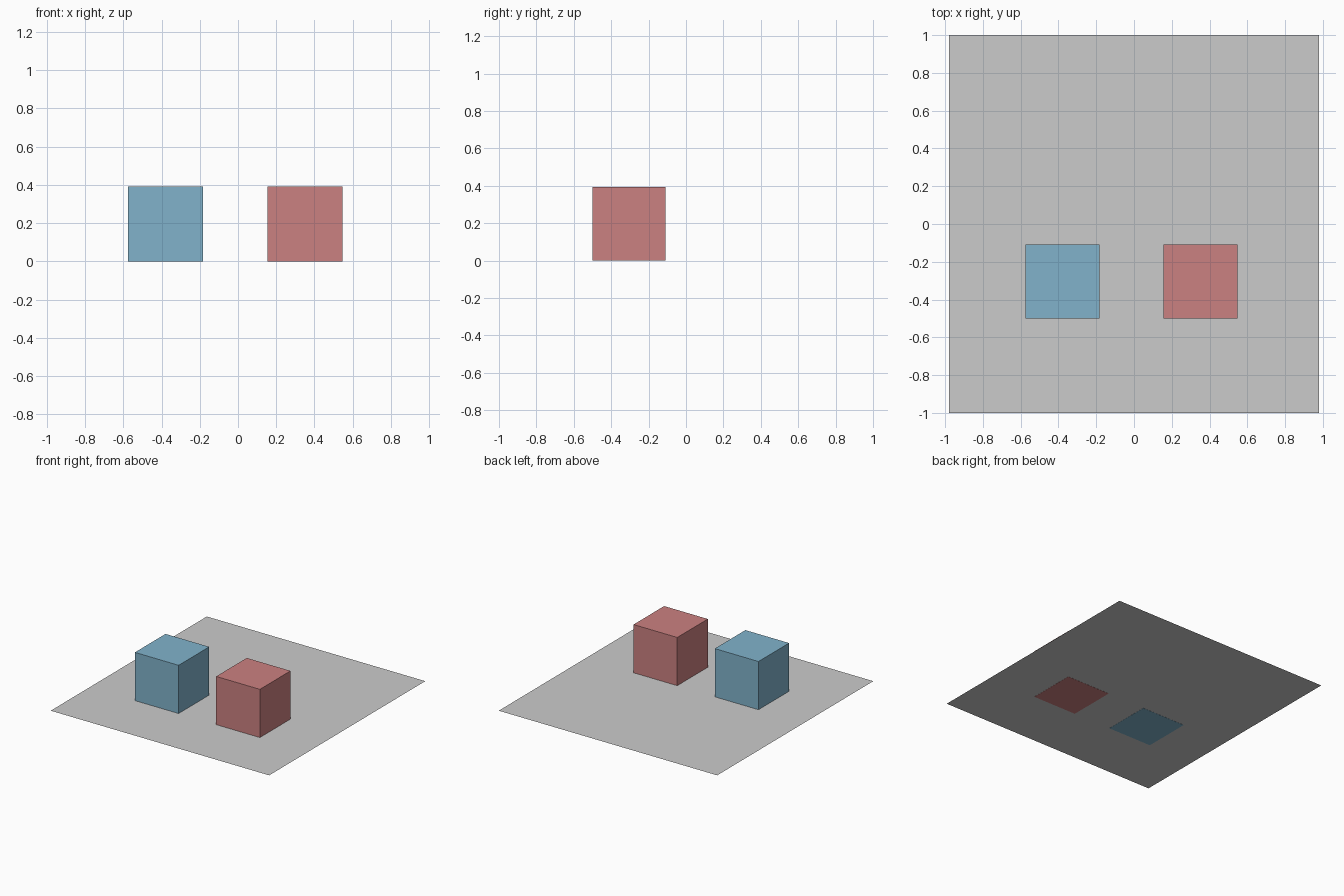
import bpy

if "Cube" in bpy.data.objects:
    bpy.data.objects.remove(bpy.data.objects["Cube"])

SIZE = 0.392


def material(name, color):
    mat = bpy.data.materials.new(name)
    mat.diffuse_color = color
    mat.use_nodes = True
    mat.node_tree.nodes["Principled BSDF"].inputs["Base Color"].default_value = mat.diffuse_color
    return mat


def block(name, x, y, color):
    bpy.ops.mesh.primitive_cube_add(size=SIZE, location=(x, y, SIZE / 2 + 0.001))
    obj = bpy.context.object
    obj.name = name
    obj.data.materials.append(material(name + "_paint", color))


# Flat base sheet
bpy.ops.mesh.primitive_plane_add(size=1, location=(0, 0, 0.002))
base = bpy.context.object
base.name = "base_sheet"
base.scale = (1.96, 2.0, 1)

# Two matching cubes resting on the sheet
block("blue_cube", -0.378, -0.305, (0.22, 0.45, 0.6, 1))
block("red_cube", 0.351, -0.305, (0.6, 0.22, 0.22, 1))
